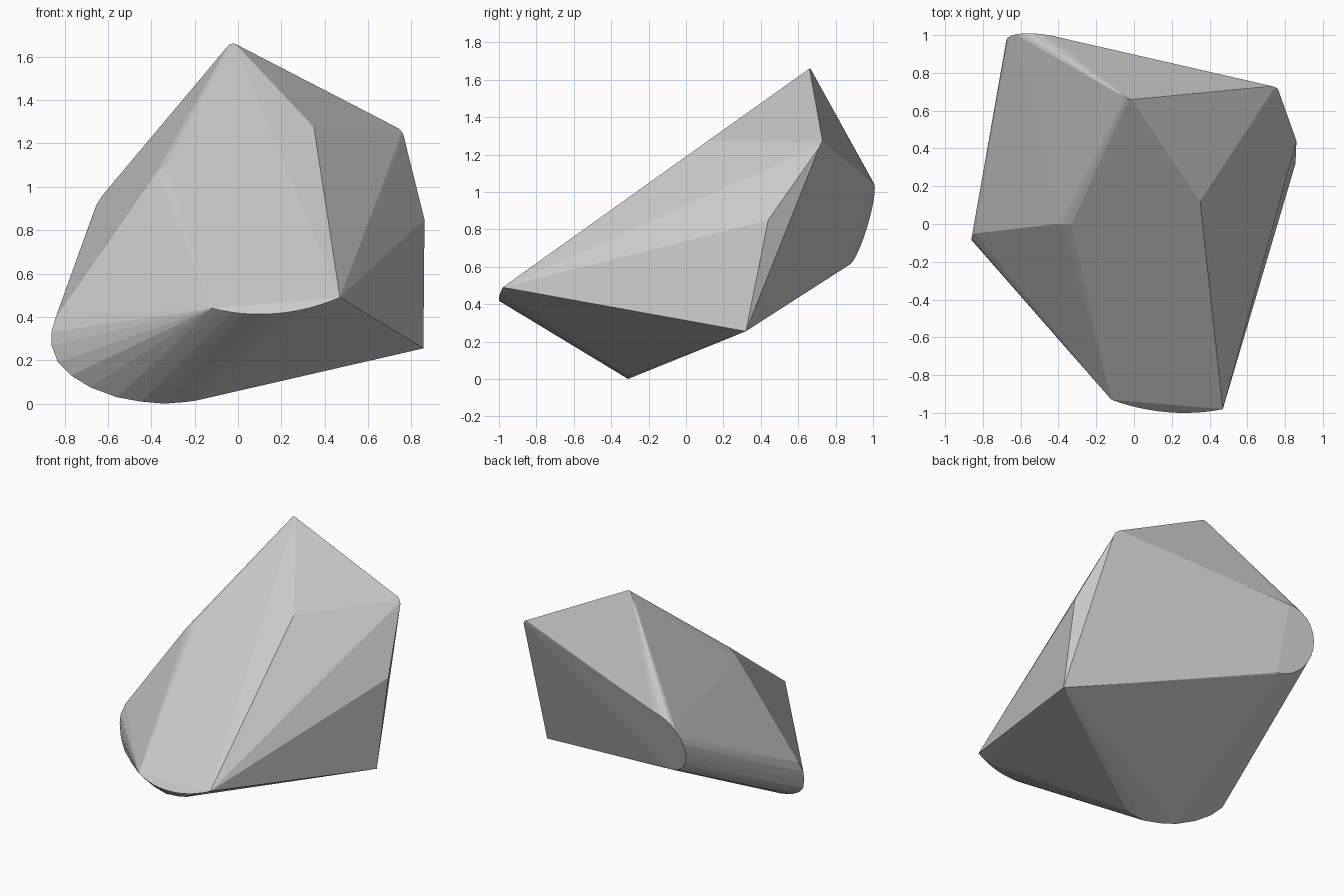
import bpy, bmesh, math
from mathutils import Vector

if "Cube" in bpy.data.objects:
    bpy.data.objects.remove(bpy.data.objects["Cube"])


def arc(a, b, c, n):
    """n + 1 points on the circle through a, b and c, from a to c."""
    a, b, c = Vector(a), Vector(b), Vector(c)
    u, v = b - a, c - a
    w = u.cross(v)
    centre = a + (v.length_squared * w.cross(u) + u.length_squared * v.cross(w)) / (2 * w.length_squared)
    e1 = a - centre
    e2 = w.normalized().cross(e1)
    end = math.atan2((c - centre).dot(e2), (c - centre).dot(e1)) % (2 * math.pi)
    return [centre + e1 * math.cos(end * i / n) + e2 * math.sin(end * i / n) for i in range(n + 1)]


# Sharp corners
points = [
    (0.86, 0.44, 0.85), (0.855, 0.32, 0.255),     # right side
    (0.35, 0.12, 1.275),                          # upper front ridge
]
# Small worn corners
points += arc((-0.05, 0.67, 1.645), (-0.03, 0.665, 1.66), (0.0, 0.655, 1.65), 4)    # peak
points += arc((0.73, 0.73, 1.275), (0.755, 0.72, 1.255), (0.765, 0.705, 1.22), 4)   # right shoulder
points += arc((-0.41, 0.0, 1.02), (-0.38, 0.0, 1.055), (-0.33, 0.0, 1.095), 4)      # left shoulder
# Rounded rims
points += arc((-0.12, -0.93, 0.44), (0.2, -0.998, 0.418), (0.47, -0.98, 0.49), 12)  # front lip
points += arc((-0.45, 1.0, 1.05), (-0.67, 0.985, 0.87), (-0.46, 0.87, 0.61), 14)    # back end
points += [(-0.84, -0.05, 0.40), (-0.86, -0.075, 0.33), (-0.86, -0.085, 0.27),
           (-0.83, -0.115, 0.19), (-0.77, -0.16, 0.13), (-0.68, -0.20, 0.075),
           (-0.56, -0.25, 0.03), (-0.45, -0.285, 0.01), (-0.34, -0.31, 0.0),
           (-0.24, -0.31, 0.008), (-0.19, -0.30, 0.015)]                            # lower left foot

# Faceted rock: the hull of corners and rims
bm = bmesh.new()
for p in points:
    bm.verts.new(p)
hull = bmesh.ops.convex_hull(bm, input=bm.verts[:])
loose = [v for v in bm.verts if not v.link_faces]
bmesh.ops.delete(bm, geom=loose, context='VERTS')
bmesh.ops.recalc_face_normals(bm, faces=bm.faces[:])
mesh = bpy.data.meshes.new("rock")
bm.to_mesh(mesh)
bm.free()
rock = bpy.data.objects.new("rock", mesh)
bpy.context.collection.objects.link(rock)
